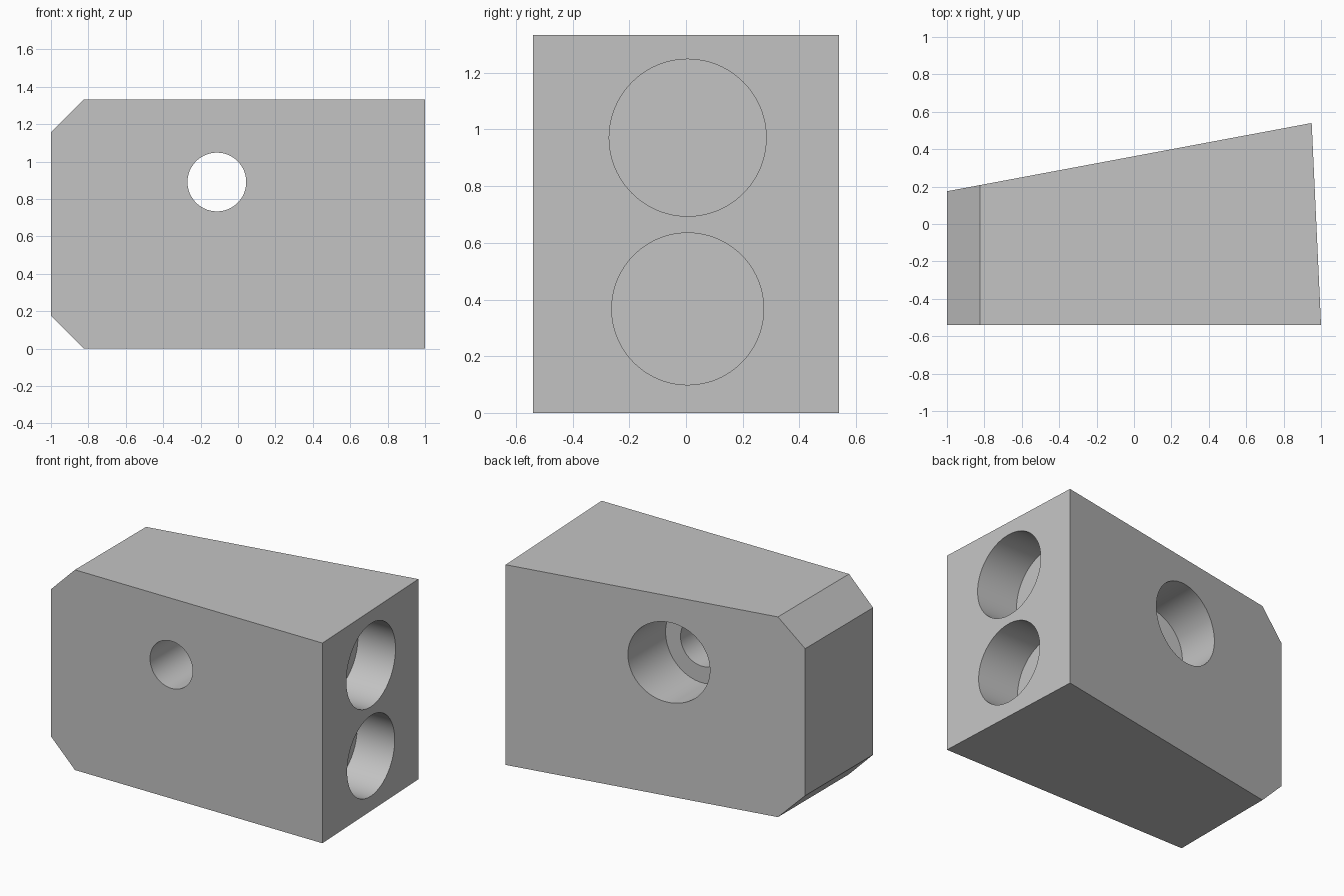
import bpy
import bmesh
from math import radians
from mathutils import Matrix

if "Cube" in bpy.data.objects:
    bpy.data.objects.remove(bpy.data.objects["Cube"], do_unlink=True)

HEIGHT, HALF_DEPTH, CHAMFER = 1.333, 0.54, 0.177

grey = bpy.data.materials.new("plain grey")
grey.use_nodes = True
colour = (0.55, 0.55, 0.55, 1)
grey.diffuse_color = colour
grey.node_tree.nodes["Principled BSDF"].inputs["Base Color"].default_value = colour


def make_object(name, bm):
    bmesh.ops.recalc_face_normals(bm, faces=bm.faces)
    mesh = bpy.data.meshes.new(name)
    bm.to_mesh(mesh)
    bm.free()
    mesh.materials.append(grey)
    obj = bpy.data.objects.new(name, mesh)
    bpy.context.collection.objects.link(obj)
    return obj


def back_y(x):
    """Depth of the sloping back face."""
    return 0.175 + (x + 1) * (HALF_DEPTH - 0.175) / 1.95


# Block: chamfered front outline extruded to a sloping back
outline = [(1, 0), (1, HEIGHT), (CHAMFER - 1, HEIGHT), (-1, HEIGHT - CHAMFER),
           (-1, CHAMFER), (CHAMFER - 1, 0)]
bm = bmesh.new()
front = [bm.verts.new((x, -HALF_DEPTH, z)) for x, z in outline]
back = []
for x, z in outline:
    bx = min(x, 0.95)
    back.append(bm.verts.new((bx, back_y(bx), z)))
bm.faces.new(front)
bm.faces.new(back)
for i in range(len(outline)):
    j = (i + 1) % len(outline)
    bm.faces.new((front[i], front[j], back[j], back[i]))
block = make_object("wedge_block", bm)


def drill(name, axis, centre, radius, length):
    """Cut a round hole through the block along x or y."""
    bm = bmesh.new()
    turn = Matrix.Rotation(radians(90), 4, "Y" if axis == "x" else "X")
    bmesh.ops.create_cone(bm, cap_ends=True, segments=96, radius1=radius,
                          radius2=radius, depth=length,
                          matrix=Matrix.Translation(centre) @ turn)
    cutter = make_object(name, bm)
    cutter.hide_render = True
    mod = block.modifiers.new(name, "BOOLEAN")
    mod.operation = "DIFFERENCE"
    mod.solver = "EXACT"
    mod.object = cutter
    bpy.context.view_layer.objects.active = block
    bpy.ops.object.modifier_apply(modifier=name)
    bpy.data.objects.remove(cutter, do_unlink=True)


# Stepped bolt hole: wide counterbore from the back, narrow hole to the front
drill("counterbore", "y", (-0.113, 0.495, 0.891), 0.267, 1)
drill("through_hole", "y", (-0.113, 0, 0.891), 0.157, 3)

# Two blind pockets in the right end
drill("upper_pocket", "x", (1.185, 0.006, 0.971), 0.277, 1)
drill("lower_pocket", "x", (1.185, 0.006, 0.367), 0.268, 1)

bpy.ops.object.select_all(action="DESELECT")
block.select_set(True)
bpy.context.view_layer.objects.active = block
bpy.ops.object.shade_smooth_by_angle(angle=radians(30))
